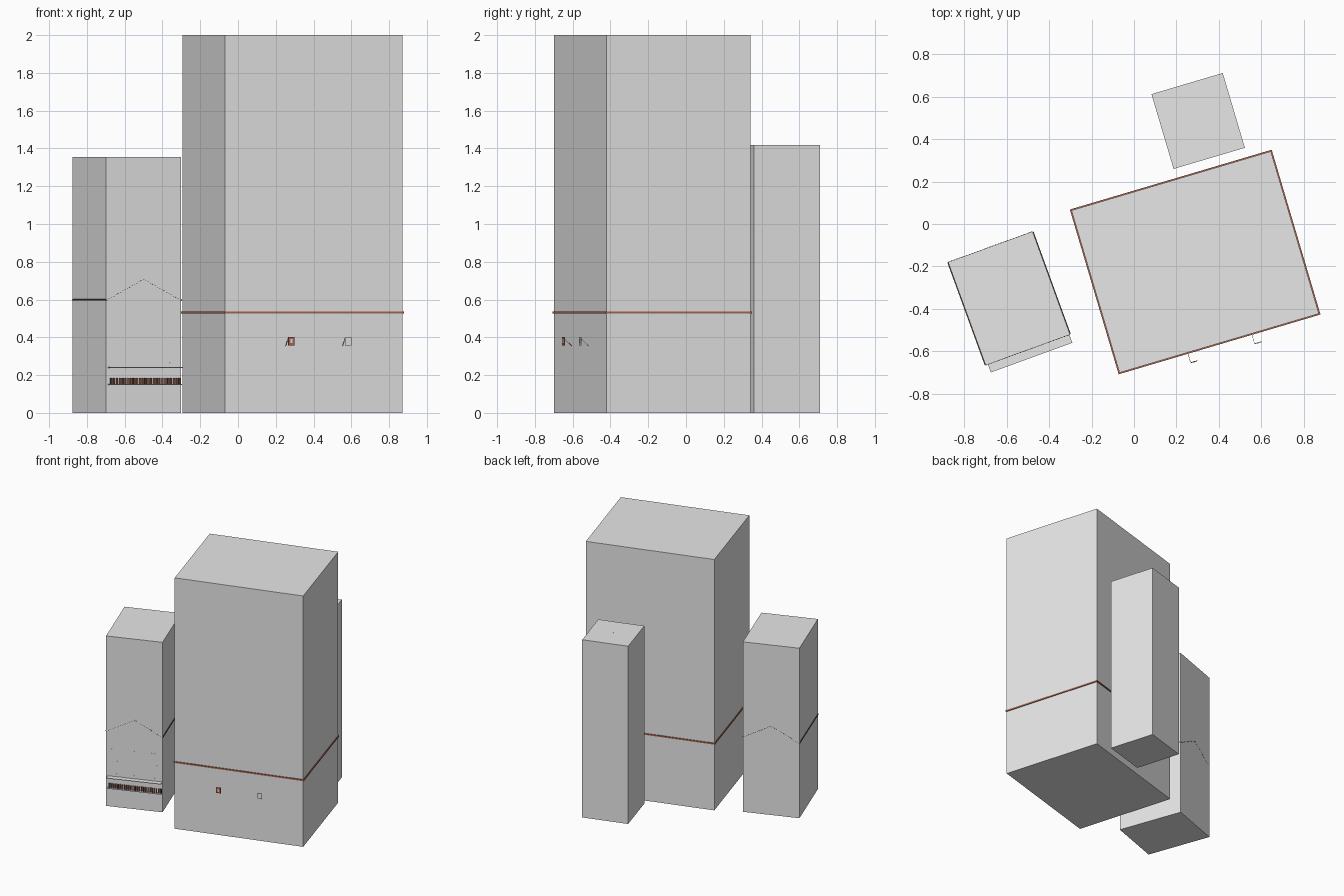
import bpy, bmesh
from math import radians
from mathutils import Matrix, Vector

cube = bpy.data.objects.get("Cube")
if cube:
    bpy.data.objects.remove(cube, do_unlink=True)


def material(name, rgb):
    m = bpy.data.materials.new(name)
    m.use_nodes = True
    color = (*rgb, 1)
    m.diffuse_color = color
    m.node_tree.nodes["Principled BSDF"].inputs["Base Color"].default_value = color
    return m


GREY = material("light grey", (0.8, 0.8, 0.8))
TERRACOTTA = material("terracotta", (0.42, 0.14, 0.08))
DARK = material("dark brown", (0.11, 0.06, 0.04))


def frame(x, y, degrees):
    return Matrix.Translation((x, y, 0)) @ Matrix.Rotation(radians(degrees), 4, 'Z')


def finish(name, bm, at, mat):
    mesh = bpy.data.meshes.new(name)
    bmesh.ops.recalc_face_normals(bm, faces=bm.faces)
    bm.to_mesh(mesh)
    bm.free()
    mesh.materials.append(mat)
    obj = bpy.data.objects.new(name, mesh)
    obj.matrix_world = at
    bpy.context.collection.objects.link(obj)


def boxes(name, at, mat, parts):
    """One object holding boxes given as (centre, size)."""
    bm = bmesh.new()
    for centre, size in parts:
        bmesh.ops.create_cube(bm, size=1, matrix=Matrix.Translation(centre) @ Matrix.Diagonal((*size, 1)))
    finish(name, bm, at, mat)


def prism(name, at, mat, outline, y0, y1):
    """Extrude an x-z outline along y."""
    bm = bmesh.new()
    face = bm.faces.new([bm.verts.new((x, y0, z)) for x, z in outline])
    new = bmesh.ops.extrude_face_region(bm, geom=[face])["geom"]
    bmesh.ops.translate(bm, vec=(0, y1 - y0, 0), verts=[v for v in new if isinstance(v, bmesh.types.BMVert)])
    finish(name, bm, at, mat)


def block(name, at, w, d, h):
    boxes(name, at, GREY, [((0, 0, h / 2), (w, d, h))])


# Main tower with its projecting band
tower, tw, td = frame(0.288, -0.179, 16.5), 0.979, 0.797
block("main_tower", tower, tw, td, 2)
boxes("tower_band", tower, TERRACOTTA, [((0, 0, 0.532), (tw + 0.012, td + 0.012, 0.011))])

# Two hanging signs, each on a slanted strut
for name, x, mat in (("left_sign", 0.175, GREY), ("right_sign", -0.139, TERRACOTTA)):
    wall, out = -td / 2, -td / 2 - 0.05
    boxes(name, tower, mat, [((x, out, 0.38), (0.034, 0.004, 0.044))])
    boxes(name + "_face", tower, GREY, [((x, out - 0.002, 0.38), (0.012, 0.002, 0.02))])
    start, end = Vector((x - 0.016, wall, 0.355)), Vector((x - 0.016, out, 0.4))
    strut = end - start
    turn = strut.to_track_quat('Z', 'Y').to_matrix().to_4x4()
    boxes(name + "_strut", tower @ Matrix.Translation((start + end) / 2) @ turn, mat,
          [((0, 0, 0), (0.002, 0.002, strut.length))])

# Rear block with a tiny roof finial
rear = frame(0.302, 0.485, 16.5)
block("rear_block", rear, 0.35, 0.367, 1.417)
boxes("rear_finial", rear, GREY, [((0, 0, 1.417), (0.004, 0.004, 0.004))])

# Side block with roof eaves just breaking through its side walls
side, sw, sd = frame(-0.588, -0.35, 20), 0.423, 0.517
block("side_block", side, sw, sd, 1.355)
half, eave, ridge, thick = sw / 2 + 0.004, 0.594, 0.704, 0.007
gable = [(-half, eave), (0, ridge), (half, eave),
         (half, eave + thick), (0, ridge + thick), (-half, eave + thick)]
prism("gable_roof", side, DARK, gable, -sd / 2 + 0.002, sd / 2 - 0.002)

# Broken line of roof edge showing on both gable walls
steps = 16
edge = []
for i in range(-steps, steps + 1):
    z = ridge + (eave - ridge) * abs(i) / steps + thick / 2
    edge.append(((i / steps * sw / 2 * 0.98, 0, z), (0.007, sd + 0.002, 0.003)))
boxes("gable_edge", side, DARK, edge)

# Shop front: canopy, shelf and spaced uprights with darker pairs
front = -sd / 2
boxes("canopy", side, GREY, [((0.004, front - 0.02, 0.24), (0.408, 0.04, 0.004))])
boxes("shelf", side, GREY, [((0.004, front - 0.01, 0.15), (0.408, 0.02, 0.004))])
rail = [(0.008 + (i - 12) * 0.016, i) for i in range(25)]
boxes("shop_uprights", side, TERRACOTTA,
      [((x, front - 0.006, 0.169), (0.007, 0.012, 0.034)) for x, i in rail if i % 4])
boxes("shop_posts", side, DARK,
      [((x, front - 0.006, 0.169), (0.011, 0.012, 0.034)) for x, i in rail if i % 4 == 0])

# Tiny window sills in three rows of three groups
sills = [((gx + k * 0.02, front, z), (0.006, 0.002, 0.002))
         for z in (0.265, 0.365, 0.46) for gx in (-0.15, 0.0, 0.15) for k in (-1, 0, 1)]
boxes("window_sills", side, GREY, sills)
